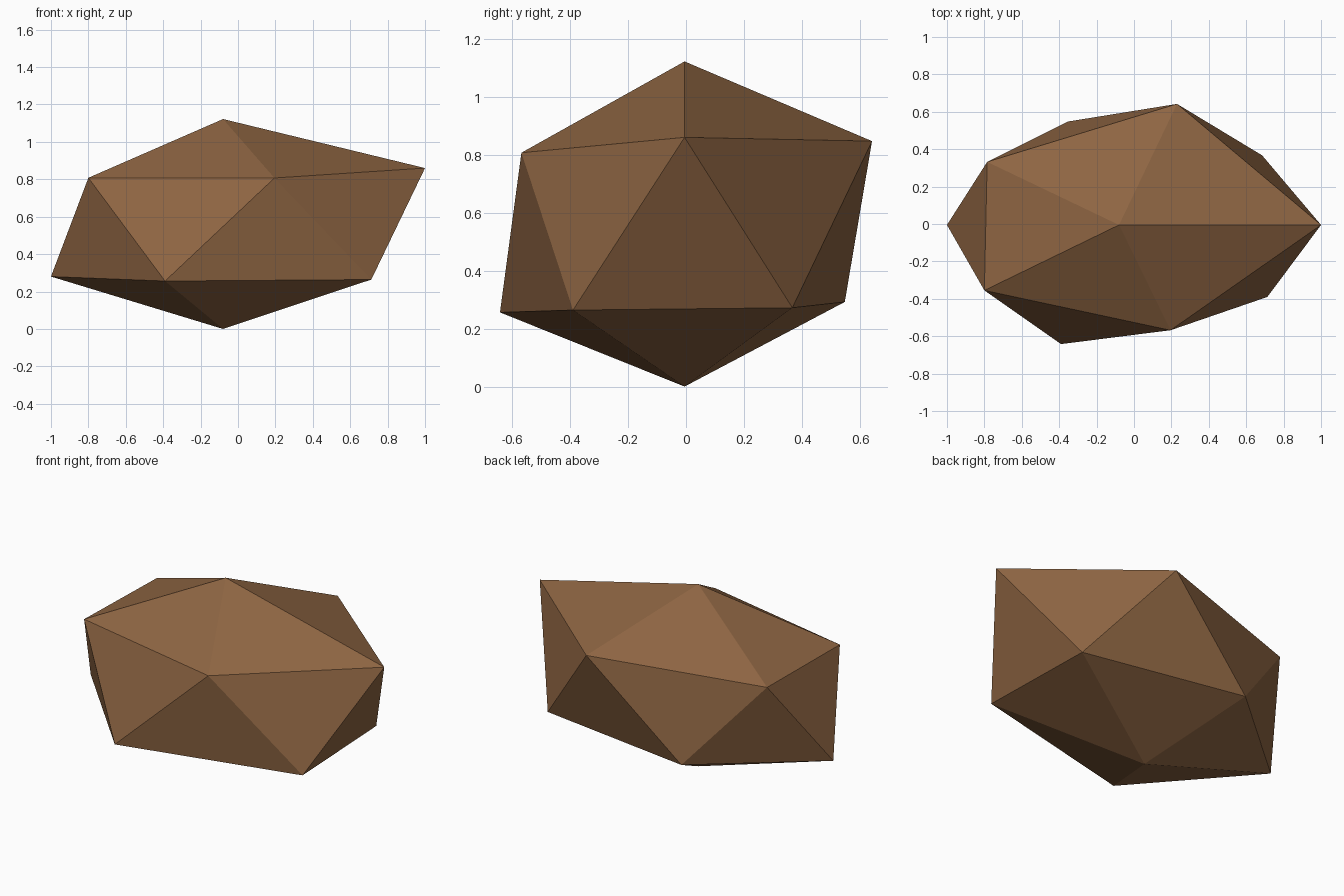
import bpy
import bmesh

cube = bpy.data.objects.get("Cube")
if cube:
    bpy.data.objects.remove(cube, do_unlink=True)

# Earthy brown for the whole rock
brown = bpy.data.materials.new("rock_brown")
brown.use_nodes = True
colour = (0.27, 0.13, 0.055, 1.0)
brown.diffuse_color = colour
shader = brown.node_tree.nodes["Principled BSDF"]
shader.inputs["Base Color"].default_value = colour
shader.inputs["Roughness"].default_value = 0.9

# Two staggered five-point rings, counter-clockwise, between two poles
UPPER = [(1.0, -0.005, 0.86), (0.23, 0.642, 0.847), (-0.785, 0.332, 0.803),
         (-0.8, -0.355, 0.808), (0.195, -0.568, 0.807)]
LOWER = [(0.685, 0.367, 0.272), (-0.352, 0.548, 0.292), (-1.0, -0.005, 0.28),
         (-0.39, -0.642, 0.256), (0.713, -0.39, 0.264)]
TOP = (-0.08, -0.005, 1.122)
BOTTOM = (-0.08, -0.005, 0.0)

bm = bmesh.new()
top, bottom = bm.verts.new(TOP), bm.verts.new(BOTTOM)
upper = [bm.verts.new(p) for p in UPPER]
lower = [bm.verts.new(p) for p in LOWER]
count = len(upper)

for i in range(count):
    j = (i + 1) % count
    bm.faces.new((top, upper[i], upper[j]))          # cap
    bm.faces.new((upper[i], lower[i], upper[j]))     # side pointing down
    bm.faces.new((lower[i], lower[j], upper[j]))     # side pointing up
    bm.faces.new((bottom, lower[j], lower[i]))       # underside

bmesh.ops.recalc_face_normals(bm, faces=bm.faces[:])
mesh = bpy.data.meshes.new("rock")
bm.to_mesh(mesh)
bm.free()
mesh.materials.append(brown)
rock = bpy.data.objects.new("rock", mesh)
bpy.context.collection.objects.link(rock)
